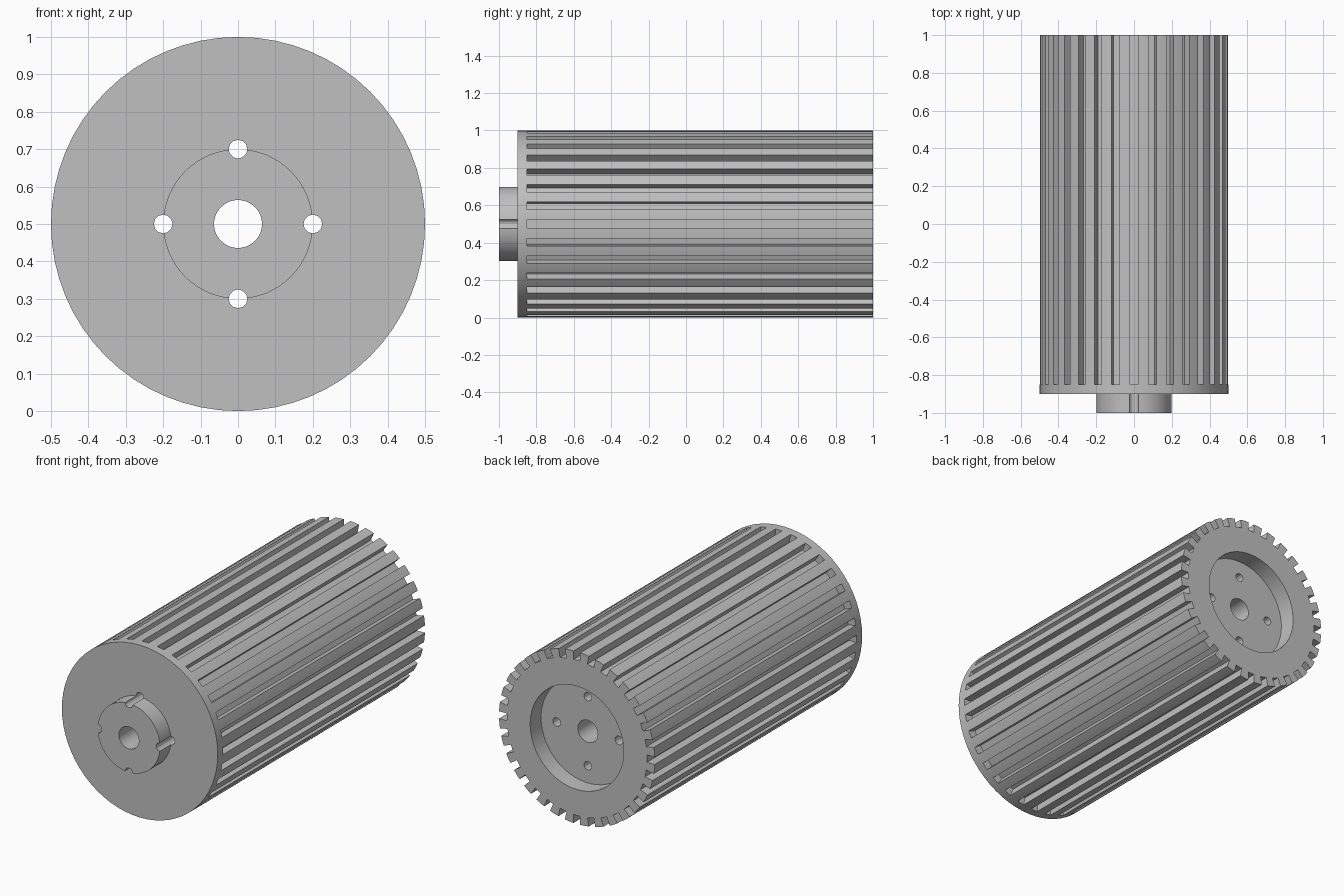
import bpy, bmesh, math
from mathutils import Matrix, Vector

cube = bpy.data.objects.get("Cube")
if cube:
    bpy.data.objects.remove(cube, do_unlink=True)

RADIUS, SLOT_DEPTH, SLOT_WIDTH, SLOTS = 0.5, 0.05, 0.042, 32
CENTRE = Vector((0, 0, 0.5))

grey = bpy.data.materials.new("plain grey")
grey.use_nodes = True
grey.diffuse_color = (0.527, 0.527, 0.527, 1)
grey.node_tree.nodes["Principled BSDF"].inputs["Base Color"].default_value = grey.diffuse_color


def make_object(name, bm):
    bmesh.ops.translate(bm, verts=bm.verts, vec=CENTRE)
    bmesh.ops.recalc_face_normals(bm, faces=bm.faces)
    mesh = bpy.data.meshes.new(name)
    bm.to_mesh(mesh)
    bm.free()
    mesh.materials.append(grey)
    obj = bpy.data.objects.new(name, mesh)
    bpy.context.collection.objects.link(obj)
    return obj


# Roller body: one lathed section with front boss, bore and rear recess
profile = [(0.064, -1), (0.2, -1), (0.2, -0.9), (RADIUS, -0.9),
           (RADIUS, 1), (0.3, 1), (0.3, 0.9), (0.064, 0.9)]
bm = bmesh.new()
ring = [bm.verts.new((r, y, 0)) for r, y in profile]
edges = [bm.edges.new((ring[i - 1], ring[i])) for i in range(len(ring))]
bmesh.ops.spin(bm, geom=ring + edges, cent=(0, 0, 0), axis=(0, 1, 0),
               angle=math.tau, steps=64, use_merge=True)
bmesh.ops.remove_doubles(bm, verts=bm.verts, dist=1e-4)
roller = make_object("slotted_roller", bm)

# Cutter: lengthwise slots, open at the rear
bm = bmesh.new()
for i in range(SLOTS):
    turn = Matrix.Rotation(math.tau * i / SLOTS, 4, 'Y')
    place = Matrix.Translation((0, 0.125, RADIUS - SLOT_DEPTH + 0.05))
    size = Matrix.Diagonal((SLOT_WIDTH, 1.95, 0.1, 1))
    bmesh.ops.create_cube(bm, size=1, matrix=turn @ place @ size)

# Cutter: four bolt holes that also notch the boss
for i in range(4):
    turn = Matrix.Rotation(math.tau * i / 4, 4, 'Y')
    place = Matrix.Translation((0, 0, 0.2)) @ Matrix.Rotation(math.pi / 2, 4, 'X')
    bmesh.ops.create_cone(bm, cap_ends=True, segments=12, radius1=0.025,
                          radius2=0.025, depth=2.2, matrix=turn @ place)
cutter = make_object("slot_and_hole_cutter", bm)
cutter.hide_render = True

# Cut, then smooth the round surfaces
cut = roller.modifiers.new("cut", 'BOOLEAN')
cut.operation = 'DIFFERENCE'
cut.solver = 'EXACT'
cut.object = cutter
bpy.ops.object.select_all(action='DESELECT')
roller.select_set(True)
bpy.context.view_layer.objects.active = roller
bpy.ops.object.modifier_apply(modifier=cut.name)
bpy.data.objects.remove(cutter, do_unlink=True)
bpy.ops.object.shade_smooth_by_angle(angle=math.radians(25))
